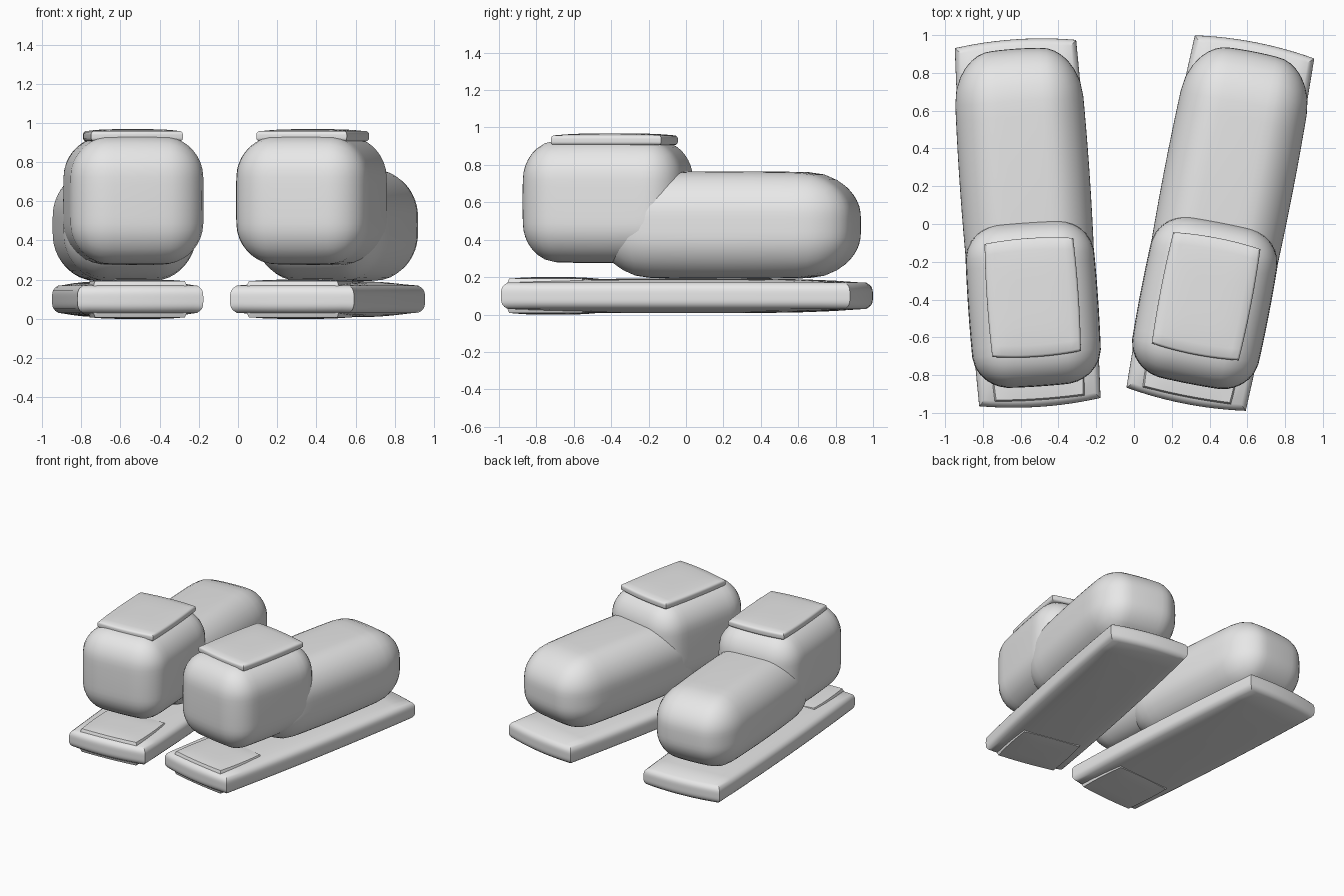
import bpy, bmesh, math
from mathutils import Vector

if "Cube" in bpy.data.objects:
    bpy.data.objects.remove(bpy.data.objects["Cube"])

grey = bpy.data.materials.new("light_grey")
grey.diffuse_color = (0.8, 0.8, 0.8, 1)
grey.use_nodes = True
grey.node_tree.nodes["Principled BSDF"].inputs["Base Color"].default_value = grey.diffuse_color


def grid_cube(cuts):
    bm = bmesh.new()
    bmesh.ops.create_cube(bm, size=2)
    bmesh.ops.subdivide_edges(bm, edges=bm.edges[:], cuts=cuts, use_grid_fill=True)
    return bm


def finish(bm, name, foot):
    side, loc, angle = foot
    me = bpy.data.meshes.new(side + "_" + name)
    bmesh.ops.recalc_face_normals(bm, faces=bm.faces[:])
    bm.to_mesh(me)
    bm.free()
    me.materials.append(grey)
    ob = bpy.data.objects.new(me.name, me)
    ob.location = loc
    ob.rotation_euler.z = math.radians(angle)
    bpy.context.collection.objects.link(ob)
    bpy.ops.object.select_all(action='DESELECT')
    bpy.context.view_layer.objects.active = ob
    ob.select_set(True)
    bpy.ops.object.shade_smooth_by_angle(angle=math.radians(35))


def pillow(name, foot, centre, half, radius, bulge):
    """Rounded box whose faces swell slightly towards their middles."""
    bm = grid_cube(15)
    for v in bm.verts:
        q, d = Vector(), Vector()
        for i in range(3):
            p = v.co[i] * half[i]
            inner = half[i] - radius[i]
            q[i] = max(-inner, min(inner, p))
            d[i] = (p - q[i]) / radius[i]
        d.normalize()
        p = Vector([q[i] + d[i] * radius[i] for i in range(3)])
        u = [p[i] / half[i] for i in range(3)]
        for i in range(3):
            j, k = (i + 1) % 3, (i + 2) % 3
            p[i] *= 1 - bulge * (u[j] ** 2 + u[k] ** 2)
        v.co = p + Vector(centre)
    finish(bm, name, foot)


def slab(name, foot, centre, half, swell, edge):
    """Sharp-cornered plate with rounded rim; swell = extra (x, y, z) at middles."""
    bm = grid_cube(11)
    for v in bm.verts:
        x, y, s = v.co
        inset = edge * abs(s) ** 4
        v.co = (x * (half[0] + swell[0] * (1 - y * y) - inset) + centre[0],
                y * (half[1] + swell[1] * (1 - x * x) - inset) + centre[1],
                s * (half[2] + swell[2] * (1 - x ** 4) * (1 - y ** 4)) + centre[2])
    finish(bm, name, foot)


feet = [("left", (-0.563, 0.005, 0), 3.9), ("right", (0.457, 0.005, 0), -11)]
for foot in feet:
    # sole and heel block passing through it
    slab("sole", foot, (0, 0, 0.1), (0.322, 0.95, 0.07), (0.015, 0.025, 0.022), 0.03)
    slab("heel_block", foot, (0, -0.725, 0.1), (0.242, 0.21, 0.092), (0.008, 0.008, 0.008), 0.012)
    # upper parts
    pillow("toe", foot, (0, 0.235, 0.478), (0.345, 0.69, 0.288), (0.2, 0.25, 0.23), 0.04)
    pillow("ankle", foot, (0, -0.43, 0.605), (0.345, 0.437, 0.33), (0.19, 0.17, 0.2), 0.03)
    # collar plate on top of the ankle
    slab("collar", foot, (0, -0.395, 0.932), (0.235, 0.3, 0.026), (0.008, 0.015, 0.01), 0.012)
